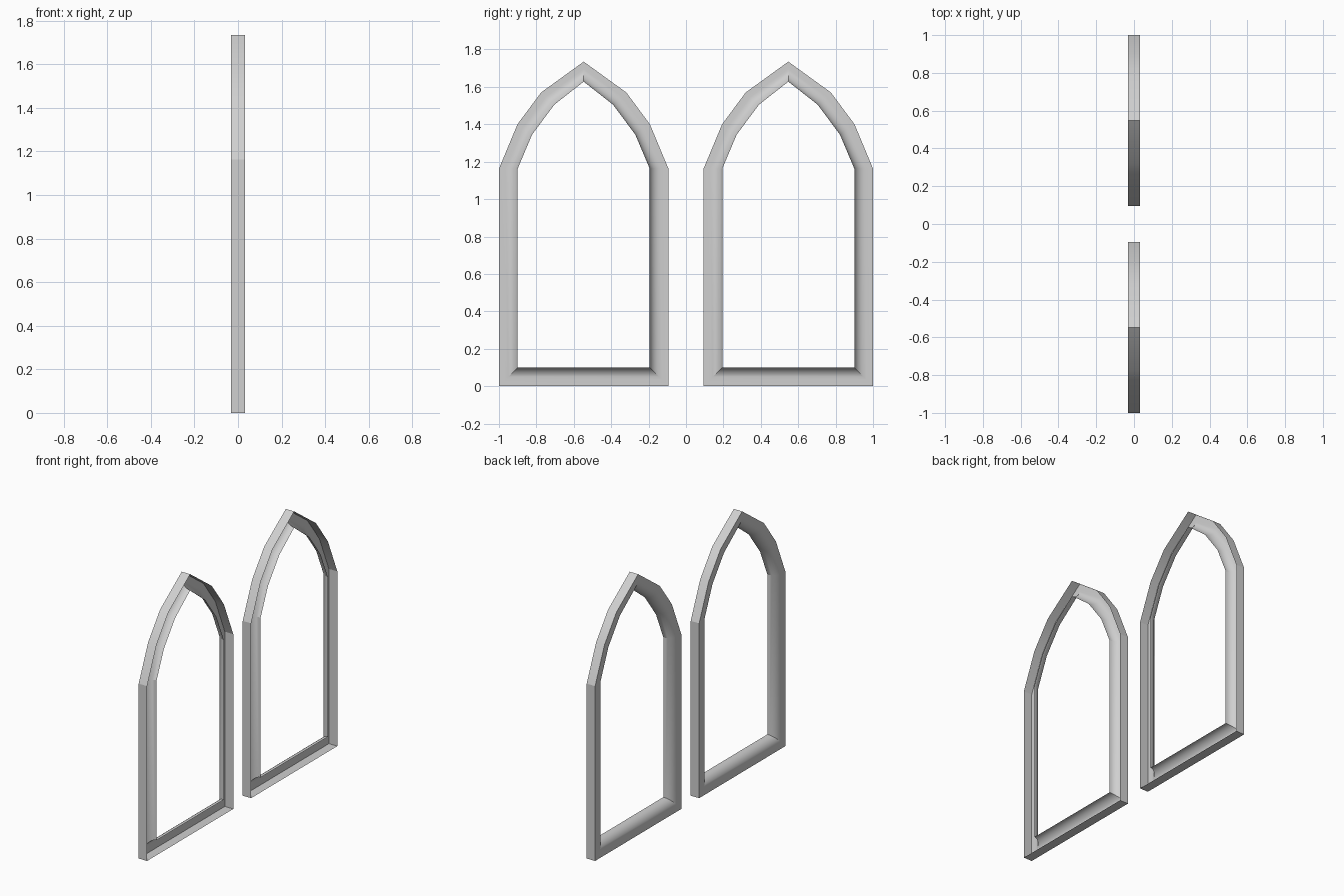
import bpy, bmesh, math
from mathutils import Vector

cube = bpy.data.objects.get("Cube")
if cube:
    bpy.data.objects.remove(cube, do_unlink=True)

mat = bpy.data.materials.new("pale_grey_stone")
mat.use_nodes = True
COLOR = (0.63, 0.63, 0.63, 1)
mat.diffuse_color = COLOR
mat.node_tree.nodes["Principled BSDF"].inputs["Base Color"].default_value = COLOR

HALF = 0.031      # half depth of the moulding
CENTRE = 0.547    # distance of each frame from the middle

# Half outline, corner to apex: (outer offset, outer z, inner offset, inner z)
side = [
    (0.453, 0.0, 0.353, 0.1),
    (0.453, 1.163, 0.353, 1.163),
    (0.354, 1.40, 0.276, 1.345),
    (0.228, 1.57, 0.157, 1.505),
]
apex = (0.0, 1.735, 0.0, 1.628)
outline = side + [apex] + [(-a, b, -c, d) for a, b, c, d in reversed(side)]

# Open-backed moulding section: (fraction from outer to inner edge, x)
ROUND, STEPS = 0.64, 7
section = [(0.0, HALF), (0.0, -HALF)]
for i in range(STEPS + 1):
    a = math.pi / 2 * i / STEPS
    section.append((1 - ROUND + ROUND * math.sin(a), HALF - 2 * HALF * math.cos(a)))


def arched_frame(name, y):
    """Sweep the section round the pointed arch outline."""
    bm = bmesh.new()
    rings = []
    for oy, oz, iy, iz in outline:
        outer, inner = Vector((0, y + oy, oz)), Vector((0, y + iy, iz))
        rings.append([bm.verts.new(outer.lerp(inner, t) + Vector((x, 0, 0)))
                      for t, x in section])
    for ring, nxt in zip(rings, rings[1:] + rings[:1]):
        for k in range(len(section) - 1):
            bm.faces.new((ring[k], nxt[k], nxt[k + 1], ring[k + 1]))
    # The first face is an outer jamb wall and must face away from the centre
    bm.faces.ensure_lookup_table()
    bm.normal_update()
    if bm.faces[0].normal.y < 0:
        bmesh.ops.reverse_faces(bm, faces=bm.faces[:])
    mesh = bpy.data.meshes.new(name)
    bm.to_mesh(mesh)
    bm.free()
    mesh.materials.append(mat)
    obj = bpy.data.objects.new(name, mesh)
    bpy.context.collection.objects.link(obj)
    bpy.ops.object.select_all(action="DESELECT")
    obj.select_set(True)
    bpy.context.view_layer.objects.active = obj
    bpy.ops.object.shade_smooth_by_angle(angle=math.radians(20))


arched_frame("front_window_frame", -CENTRE)
arched_frame("back_window_frame", CENTRE)
